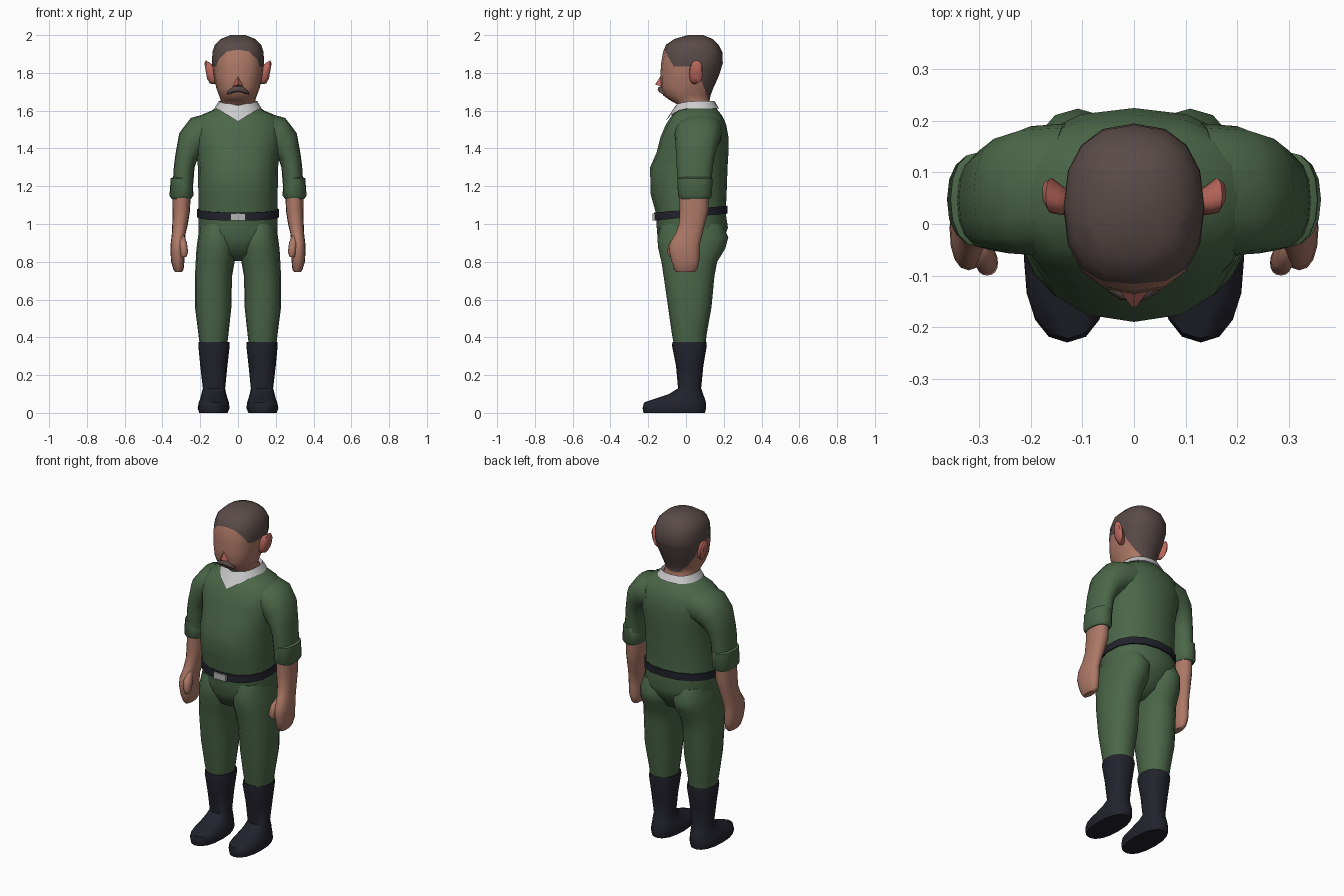
import bpy, bmesh
from math import sin, cos, pi, radians
from mathutils import Vector, Matrix


def material(name, rgb):
    m = bpy.data.materials.new(name)
    m.diffuse_color = (*rgb, 1)
    return m


GREEN = material("green_cloth", (0.07, 0.135, 0.065))
SKIN = material("skin", (0.42, 0.19, 0.135))
RED = material("ruddy_skin", (0.5, 0.14, 0.11))
HAIR = material("hair", (0.10, 0.07, 0.065))
BLACK = material("black_leather", (0.016, 0.016, 0.026))
WHITE = material("white_cloth", (0.6, 0.6, 0.6))
STEEL = material("steel", (0.45, 0.45, 0.45))


def ring(c, rx, ry, tilt=0, p=0.88, n=16):
    """Rounded cross-section, tilted about the y axis."""
    rot = Matrix.Rotation(radians(tilt), 3, 'Y')
    pts = []
    for i in range(n):
        a = 2 * pi * i / n - pi / 2
        s, k = sin(a), cos(a)
        v = Vector((rx * abs(k) ** p * (1 if k > 0 else -1),
                    ry * abs(s) ** p * (1 if s > 0 else -1), 0))
        pts.append(Vector(c) + rot @ v)
    return pts


def level(z, x0, x1, y0, y1, p=0.88):
    """Horizontal cross-section given by its bounds."""
    return ring(((x0 + x1) / 2, (y0 + y1) / 2, z), (x1 - x0) / 2, (y1 - y0) / 2, 0, p)


def loft(name, rings, mat, mirror=False, angle=50):
    bm = bmesh.new()
    rows = [[bm.verts.new(p) for p in r] for r in rings]
    n = len(rows[0])
    for a, b in zip(rows, rows[1:]):
        for i in range(n):
            j = (i + 1) % n
            bm.faces.new((a[i], a[j], b[j], b[i]))
    bm.faces.new(rows[0])
    bm.faces.new(rows[-1])
    bmesh.ops.recalc_face_normals(bm, faces=bm.faces)
    me = bpy.data.meshes.new(name)
    bm.to_mesh(me)
    bm.free()
    me.materials.append(mat)
    ob = bpy.data.objects.new(name, me)
    bpy.context.collection.objects.link(ob)
    bpy.ops.object.select_all(action='DESELECT')
    ob.select_set(True)
    bpy.context.view_layer.objects.active = ob
    bpy.ops.object.shade_smooth_by_angle(angle=radians(angle))
    if mirror:
        ob.modifiers.new("mirror", 'MIRROR').use_mirror_merge = False
    return ob


# Shirt body and pelvis: z, half width, front, back
loft("torso", [level(z, -w, w, f, b) for z, w, f, b in (
    (0.805, .03, -.03, .07), (0.84, .11, -.11, .14), (0.92, .205, -.15, .20),
    (0.98, .21, -.155, .222), (1.06, .21, -.16, .21), (1.16, .21, -.188, .215),
    (1.30, .212, -.19, .22), (1.38, .222, -.155, .225), (1.46, .24, -.135, .225),
    (1.53, .235, -.105, .212), (1.575, .20, -.075, .19), (1.60, .14, -.055, .17),
    (1.63, .095, -.04, .15))], GREEN, angle=60)

# Trouser legs: z, inner, outer, front, back
loft("trouser_leg", [level(*v) for v in (
    (1.0, .02, .2, -.13, .19), (.93, .006, .212, -.152, .224), (.87, .004, .22, -.147, .208),
    (.80, .018, .224, -.13, .165), (.72, .032, .228, -.118, .15),
    (.56, .035, .228, -.095, .135), (.42, .05, .21, -.075, .11),
    (.34, .06, .2, -.06, .1))], GREEN, True)

# Boots
loft("boot", [level(*v) for v in (
    (0, .055, .205, -.225, .1), (.025, .045, .214, -.23, .106), (.055, .048, .208, -.222, .105),
    (.075, .055, .2, -.165, .1), (.10, .062, .194, -.09, .09), (.13, .068, .186, -.042, .08),
    (.25, .056, .2, -.053, .092), (.355, .044, .21, -.074, .11),
    (.375, .046, .208, -.072, .108), (.37, .065, .19, -.05, .09))], BLACK, True)

# Sleeves curve from the shoulder down to the elbow
loft("sleeve", [ring((x, y, z), rx, ry, t) for x, y, z, rx, ry, t in (
    (.13, .07, 1.49, .10, .125, -75), (.20, .065, 1.475, .10, .125, -60),
    (.243, .058, 1.43, .085, .115, -37), (.272, .05, 1.36, .06, .102, -10),
    (.285, .046, 1.30, .055, .095, 0), (.292, .046, 1.2, .054, .088, 0))], GREEN, True)
loft("sleeve_cuff", [level(*v) for v in (
    (1.25, .25, .34, -.035, .13), (1.242, .24, .356, -.045, .14),
    (1.15, .236, .363, -.043, .138), (1.132, .25, .35, -.03, .125))], GREEN, True)

# Bare forearm, fist and thumb
loft("forearm_hand", [level(*v) for v in (
    (1.18, .25, .345, -.035, .122), (1.07, .254, .346, -.034, .118), (1.0, .265, .348, -.037, .1),
    (.95, .277, .35, -.055, .088), (.90, .282, .356, -.085, .075), (.86, .283, .358, -.09, .072),
    (.80, .284, .354, -.076, .07), (.76, .288, .342, -.063, .06),
    (.745, .297, .333, -.05, .045))], SKIN, True)
loft("thumb", [level(*v) for v in (
    (.94, .285, .31, -.05, -.01), (.90, .27, .312, -.09, -.03),
    (.85, .264, .306, -.1, -.05), (.825, .274, .3, -.088, -.06))], SKIN, True)

# Belt rises towards the back
belt = [level(1.055 + d, -.217, .217, -.17, .219) for d in (-.021, .021)]
for p in belt[0] + belt[1]:
    p.z += 0.095 * p.y
loft("belt", belt, BLACK)
loft("belt_buckle", [[Vector((x, y, z)) for x, z in
     ((-.04, 1.019), (.04, 1.019), (.04, 1.056), (-.04, 1.056))] for y in (-.177, -.14)], STEEL)

# White collar with a V point at the front
collar = [level(1.612, -.125, .125, -.064, .174), level(1.65, -.102, .102, -.05, .152),
          level(1.63, -.09, .09, -.035, .14)]
for r, dz, dy in zip(collar, (.07, .022, .01), (.048, .004, 0)):
    for p in r:
        t = max(0, 1 - abs(p.x) / .11) if p.y < 0.03 else 0
        p.z -= dz * t
        p.y -= dy * t
loft("collar", collar, WHITE)

# Head and neck: z, half width, front, back
head = loft("head", [level(z, -w, w, f, b, .85) for z, w, f, b in (
    (1.56, .09, -.02, .13), (1.63, .094, -.04, .135), (1.655, .092, -.085, .125),
    (1.68, .10, -.12, .13), (1.72, .115, -.135, .145), (1.78, .128, -.136, .172),
    (1.85, .137, -.132, .195), (1.91, .136, -.122, .192), (1.95, .122, -.105, .172),
    (1.98, .09, -.06, .14), (2.0, .04, .01, .09))], SKIN, angle=70)

# Hair: cut the head along the hairline and colour the faces behind it
head.data.materials.append(HAIR)
front = (Vector((0, -.118, 1.925)), Vector((0, .095, .055)))
side = (Vector((0, 0, 1.835)), Vector((0, 0, 1)))
nape = (Vector((0, .05, 1.835)), Vector((0, .175, .07)))
bm = bmesh.new()
bm.from_mesh(head.data)
for co, no in (front, side, nape):
    bmesh.ops.bisect_plane(bm, geom=bm.verts[:] + bm.edges[:] + bm.faces[:],
                           plane_co=co, plane_no=no, dist=1e-5)
for f in bm.faces:
    c = f.calc_center_median()
    a, s, b = [(c - co).dot(no) > 0 for co, no in (front, side, nape)]
    f.material_index = int(a and (s or b) and c.z > 1.665)
bm.to_mesh(head.data)
bm.free()

# Ears, nose and moustache
loft("ear", [ring((x, y, z), rz, ry, -80) for x, y, z, rz, ry in (
    (.115, .04, 1.79, .045, .02), (.14, .045, 1.797, .058, .028),
    (.16, .055, 1.805, .062, .034), (.171, .06, 1.81, .04, .022))], RED, True)
loft("nose", [[Vector(v) for v in ((-.034, -.122, 1.727), (.034, -.122, 1.727), (0, -.13, 1.79))],
              [Vector(v) for v in ((-.004, -.161, 1.737), (.004, -.161, 1.737), (0, -.161, 1.743))]],
     RED, angle=30)
loft("moustache", [ring((x, y, z), rz, ry, -90, 1, 8) for x, y, z, rz, ry in (
    (0, -.136, 1.714, .014, .014), (.025, -.133, 1.711, .016, .014),
    (.045, -.122, 1.7, .012, .013), (.058, -.114, 1.69, .004, .006))], HAIR, True)
